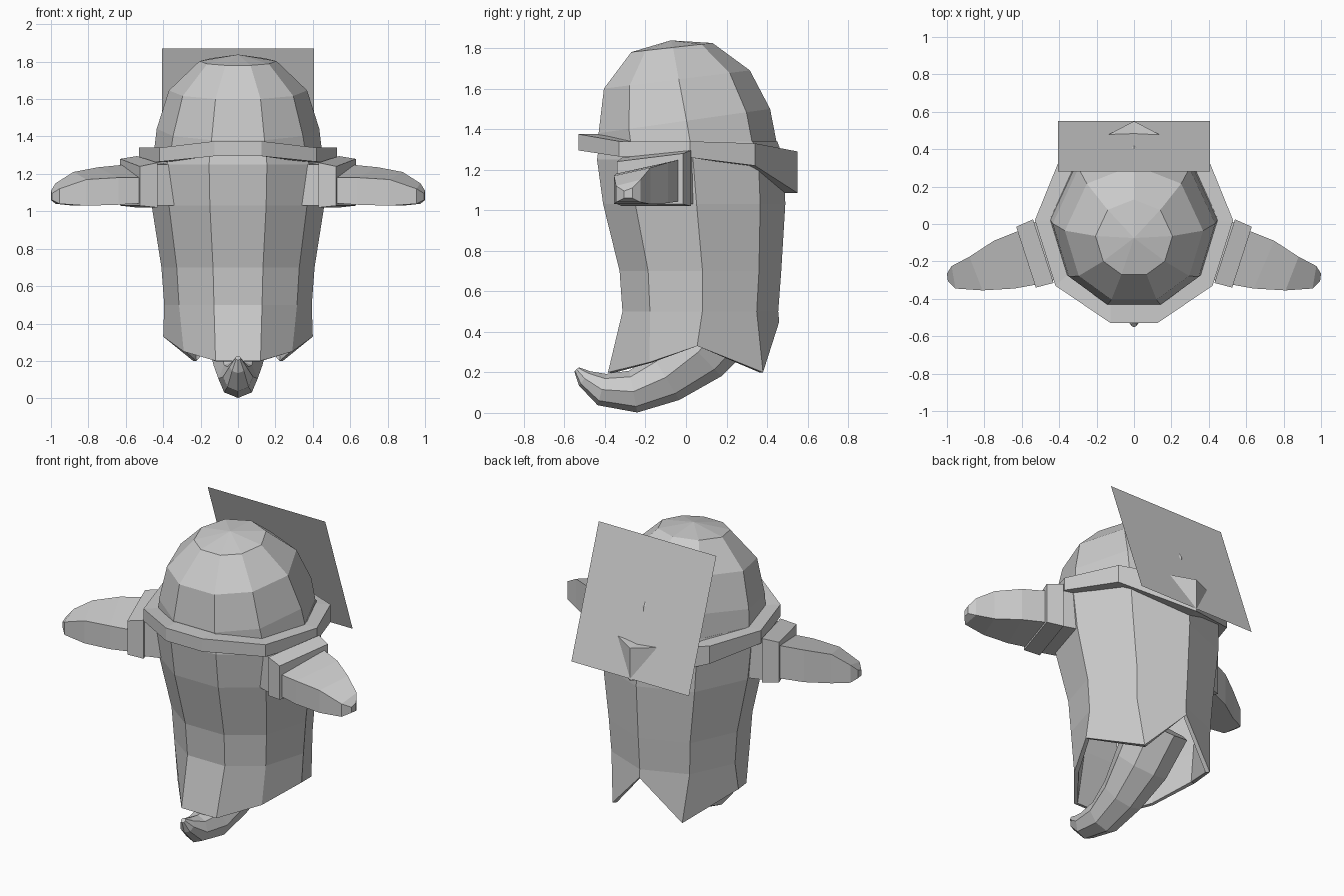
import bpy, bmesh, math
from mathutils import Vector

cube = bpy.data.objects.get("Cube")
if cube:
    bpy.data.objects.remove(cube, do_unlink=True)

grey = bpy.data.materials.new("light grey")
grey.use_nodes = True
grey.diffuse_color = (0.6, 0.6, 0.6, 1)
grey.node_tree.nodes["Principled BSDF"].inputs["Base Color"].default_value = (0.6, 0.6, 0.6, 1)


def loft(name, rings, cap_start=True, cap_end=True, loop=False):
    """Skin a list of equal-length point rings with flat faces."""
    bm = bmesh.new()
    vs = [[bm.verts.new(p) for p in ring] for ring in rings]
    n = len(vs[0])
    pairs = list(zip(vs, vs[1:]))
    if loop:
        pairs.append((vs[-1], vs[0]))
    for a, b in pairs:
        for i in range(n):
            j = (i + 1) % n
            bm.faces.new((a[i], a[j], b[j], b[i]))
    if cap_start and not loop:
        bm.faces.new(vs[0][::-1])
    if cap_end and not loop:
        bm.faces.new(vs[-1])
    bmesh.ops.remove_doubles(bm, verts=bm.verts, dist=0.0005)
    bmesh.ops.recalc_face_normals(bm, faces=bm.faces)
    mesh = bpy.data.meshes.new(name)
    bm.to_mesh(mesh)
    bm.free()
    mesh.materials.append(grey)
    obj = bpy.data.objects.new(name, mesh)
    bpy.context.collection.objects.link(obj)
    return obj


# Nine-sided plan: a point at the back, a flat side at the front
HALF = (47, 3, -37, -71)
ANGLES = [math.radians(a) for a in (90,) + HALF + tuple(180 - a for a in HALF[::-1])]


def ring(cy, r, z_front, z_back=None):
    z_back = z_front if z_back is None else z_back
    pts = []
    for a in ANGLES:
        t = (math.sin(a) + 0.95) / 1.95
        pts.append((r * math.cos(a), cy + r * math.sin(a), z_front + (z_back - z_front) * t))
    return pts


def mirrored(half):
    """Full nine-point ring from the back point and the four +x points."""
    return half + [(-x, y, z) for x, y, z in half[:0:-1]]


# Robe with a ragged, notched hem
hem = mirrored([(0, 0.46, 0.45), (0.24, 0.38, 0.2), (0.4, 0.055, 0.33),
                (0.29, -0.18, 0.25), (0.12, -0.385, 0.2)])
robe = loft("robe", [hem, ring(0.06, 0.395, 0.5), ring(0.06, 0.41, 0.7),
                     ring(0.028, 0.462, 1.03), ring(0.01, 0.475, 1.25),
                     ring(0.0, 0.45, 1.34)], cap_start=False, cap_end=False)
shell = robe.modifiers.new("cloth thickness", "SOLIDIFY")
shell.thickness = 0.025
shell.offset = -1

# Faceted domed head
loft("head", [ring(0.0, 0.45, 1.32), ring(-0.02, 0.435, 1.38, 1.5),
              ring(-0.055, 0.37, 1.6, 1.69), ring(-0.075, 0.206, 1.78, 1.825),
              [(0, -0.075, 1.838)] * 9])

# Collar band, dipping to a deep flap at the back
outer = [(0, 0.55), (0.4, 0.34), (0.53, 0.02), (0.42, -0.33), (0.125, -0.53)]
inner = [(0, 0.46), (0.3, 0.29), (0.43, 0.02), (0.34, -0.26), (0.125, -0.41)]
top = (1.29, 1.33, 1.34, 1.34, 1.375)
low = (1.085, 1.22, 1.26, 1.265, 1.295)


def band(plan, heights):
    return mirrored([(x, y, z) for (x, y), z in zip(plan, heights)])


loft("collar", [band(outer, low), band(outer, top), band(inner, top), band(inner, low)], loop=True)


# Arms: each section is back x, back y, front x, front y, low z, back top z, front top z
def section(side, s):
    bx, by, fx, fy, z0, zb, zf = s
    return [(side * bx, by, z0), (side * bx, by, zb), (side * fx, fy, zf), (side * fx, fy, z0)]


SLEEVE = [(0.38, 0.06, 0.28, -0.25, 1.03, 1.27, 1.25), (0.56, -0.0, 0.46, -0.31, 1.03, 1.27, 1.25)]
CUFF = [(0.54, 0.025, 0.43, -0.315, 1.02, 1.295, 1.26), (0.63, -0.015, 0.525, -0.34, 1.03, 1.28, 1.24)]
HAND = [(0.6, -0.03, 0.5, -0.32, 1.045, 1.25, 1.18), (0.75, -0.09, 0.64, -0.345, 1.035, 1.235, 1.18),
        (0.88, -0.175, 0.81, -0.355, 1.03, 1.21, 1.17), (0.975, -0.225, 0.955, -0.345, 1.04, 1.15, 1.12),
        (1.0, -0.265, 0.995, -0.305, 1.06, 1.11, 1.095)]
for side, label in ((1, "left"), (-1, "right")):
    for part, sections in (("sleeve", SLEEVE), ("cuff", CUFF), ("hand", HAND)):
        loft(f"{label}_{part}", [section(side, s) for s in sections])

# Tapering tail that curls forward under the robe: y, z, radius
PATH = [(0.22, 0.48, 0.18), (0.06, 0.3, 0.165), (-0.1, 0.175, 0.13),
        (-0.26, 0.105, 0.105), (-0.415, 0.115, 0.08), (-0.5, 0.17, 0.045), (-0.54, 0.215, 0.015)]
tail = []
for i, (y, z, r) in enumerate(PATH):
    a, b = PATH[max(i - 1, 0)], PATH[min(i + 1, len(PATH) - 1)]
    along = Vector((0, b[0] - a[0], b[1] - a[1])).normalized()
    across = Vector((1, 0, 0))
    up = along.cross(across)
    tail.append([Vector((0, y, z)) + r * (math.cos(k * math.tau / 8) * across + math.sin(k * math.tau / 8) * up)
                 for k in range(8)])
loft("tail", tail)

# Flat rectangular panel leaning against the back of the head
panel = bpy.data.meshes.new("back_panel")
panel.from_pydata([(-0.405, 0.55, 1.1), (-0.405, 0.28, 1.87), (0.405, 0.28, 1.87), (0.405, 0.55, 1.1)],
                  [], [(0, 1, 2, 3)])
panel.materials.append(grey)
bpy.context.collection.objects.link(bpy.data.objects.new("back_panel", panel))
